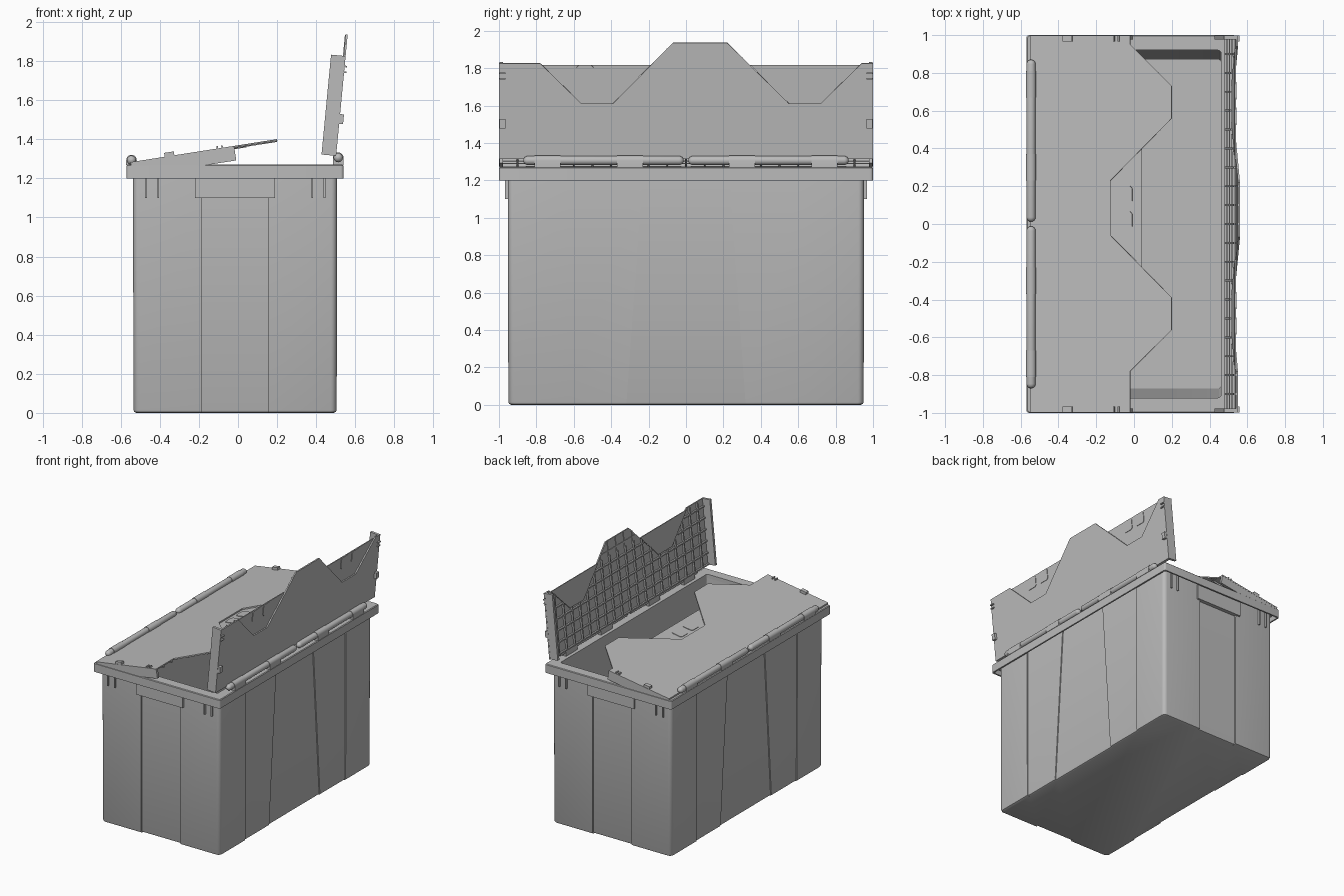
import bpy, bmesh, math
from mathutils import Matrix, Vector

if "Cube" in bpy.data.objects:
    bpy.data.objects.remove(bpy.data.objects["Cube"])

grey = bpy.data.materials.new("plastic_grey")
grey.diffuse_color = (0.5, 0.5, 0.5, 1)
grey.use_nodes = True
grey.node_tree.nodes["Principled BSDF"].inputs["Base Color"].default_value = grey.diffuse_color
CX = -0.015  # middle of the box in x


def finish(name, bm, smooth=True):
    bmesh.ops.remove_doubles(bm, verts=bm.verts, dist=1e-5)
    bmesh.ops.recalc_face_normals(bm, faces=bm.faces)
    me = bpy.data.meshes.new(name)
    bm.to_mesh(me)
    bm.free()
    me.materials.append(grey)
    ob = bpy.data.objects.new(name, me)
    bpy.context.collection.objects.link(ob)
    if smooth:
        bpy.ops.object.select_all(action='DESELECT')
        ob.select_set(True)
        bpy.context.view_layer.objects.active = ob
        bpy.ops.object.shade_smooth_by_angle(angle=math.radians(35))
    return ob


def prism(bm, pts, w0, w1, M=Matrix()):
    """Extrude a flat outline from height w0 to w1, then place it with M."""
    lo = [bm.verts.new(M @ Vector((a, b, w0))) for a, b in pts]
    hi = [bm.verts.new(M @ Vector((a, b, w1))) for a, b in pts]
    n = len(pts)
    bm.faces.new(lo[::-1])
    bm.faces.new(hi)
    for i in range(n):
        j = (i + 1) % n
        bm.faces.new((lo[i], lo[j], hi[j], hi[i]))


def box(bm, a0, a1, b0, b1, w0, w1, M=Matrix()):
    prism(bm, [(a0, b0), (a1, b0), (a1, b1), (a0, b1)], w0, w1, M)


def loft(name, rings, cyclic=False):
    bm = bmesh.new()
    loops = [[bm.verts.new(p) for p in r] for r in rings]
    n = len(loops[0])
    pairs = list(zip(loops, loops[1:]))
    if cyclic:
        pairs.append((loops[-1], loops[0]))
    else:
        bm.faces.new(loops[0])
        bm.faces.new(loops[-1])
    for a, b in pairs:
        for i in range(n):
            j = (i + 1) % n
            bm.faces.new((a[i], a[j], b[j], b[i]))
    return finish(name, bm)


def outline(hx, hy, z, r=0.03, k=1.0, s=0.23):
    """Rounded rectangle with stepped panels; k scales the panel depth."""
    d1, d2, de = 0.008 * k, 0.016 * k, 0.015 * k
    half = [(hx, -0.63), (hx - d1, -0.63), (hx - d1, -s), (hx - d2, -s),
            (hx - d2, s), (hx - d1, s), (hx - d1, 0.63), (hx, 0.63)]
    for i in range(6):
        a = i * math.pi / 10
        half.append((hx - r + r * math.cos(a), hy - r + r * math.sin(a)))
    half += [(0.172, hy), (0.172, hy - de), (-0.172, hy - de), (-0.172, hy)]
    for i in range(6):
        a = math.pi / 2 + i * math.pi / 10
        half.append((-hx + r + r * math.cos(a), hy - r + r * math.sin(a)))
    # second half: the other long side and the other end
    pts = half[:18] + half[18:]
    rest = [(-x, -y) for x, y in half]
    return [Vector((x + CX, y, z)) for x, y in pts + rest]


# hollow bin body
loft("bin_body", [
    outline(0.506, 0.936, 0.0, s=0.32),
    outline(0.516, 0.946, 0.005, s=0.32),
    outline(0.52, 0.95, 0.015, s=0.318),
    outline(0.522, 0.952, 1.24),
    outline(0.475, 0.92, 1.24, r=0.01, k=0),
    outline(0.475, 0.87, 0.03, r=0.01, k=0)])

# rim with a hollow underside
loft("rim", [outline(h, w, z, r=0.015, k=0) for h, w, z in [
    (0.555, 1.0, 1.2), (0.555, 1.0, 1.265), (0.55, 0.995, 1.27), (0.475, 0.92, 1.27),
    (0.475, 0.92, 1.24), (0.543, 0.988, 1.24), (0.543, 0.988, 1.2)]], cyclic=True)

# handle brackets and stiffening ribs under the rim at both ends
bm = bmesh.new()
for sy in (-1, 1):
    b0, b1 = sorted((sy * 0.93, sy * 0.967))
    box(bm, -0.22, 0.19, b0, b1, 1.1, 1.24)
    for x in (-0.47, -0.408, 0.38, 0.442):
        box(bm, x - 0.005, x + 0.005, b0, b1, 1.1, 1.24)
finish("end_brackets", bm, False)


def edge_at(edge, v):
    for (v0, u0), (v1, u1) in zip(edge, edge[1:]):
        if v0 <= v <= v1:
            return u0 + (u1 - u0) * (v - v0) / (v1 - v0)


def spans(edge, u):
    """Intervals of v where the lid reaches past u."""
    cuts = [-0.978] if edge[0][1] > u else []
    for (v0, u0), (v1, u1) in zip(edge, edge[1:]):
        if (u0 - u) * (u1 - u) < 0:
            cuts.append(v0 + (v1 - v0) * (u - u0) / (u1 - u0))
    if edge[-1][1] > u:
        cuts.append(0.978)
    return list(zip(cuts[::2], cuts[1::2]))


def lid(side, origin, ux, uz, out, edge, shelves, pads, bump_u, tick_us):
    """Lid in local axes: u away from hinge, v along y, w outward."""
    L = math.hypot(ux, uz)
    ux, uz = ux / L, uz / L
    M = Matrix(((ux, 0, -uz * out, origin[0]), (0, 1, 0, 0),
                (uz, 0, ux * out, origin[1]), (0, 0, 0, 1)))
    base = edge[0][1]
    # top panel with interlocking tongues
    bm = bmesh.new()
    prism(bm, [(0, -0.999), (0, 0.999)] +
          [(u, max(-0.999, min(0.999, v))) for v, u in edge[::-1]], -0.01, 0, M)
    finish(side + "_lid_panel", bm, False)
    # recessed ledges that receive the opposite tongues
    bm = bmesh.new()
    for sh in shelves:
        prism(bm, [(u, v) for v, u in sh], -0.017, -0.0101, M)
    finish(side + "_lid_ledges", bm, False)
    # rounded square pads on the ledges
    bm = bmesh.new()
    for u, v in pads:
        h, c = 0.046, 0.012
        pts = [(h, -h + c), (h, h - c), (h - c, h), (-h + c, h),
               (-h, h - c), (-h, -h + c), (-h + c, -h), (h - c, -h)]
        prism(bm, [(u + a, v + b) for a, b in pts], -0.012, -0.006, M)
    finish(side + "_lid_pads", bm, False)
    # end skirts, latch bumps and ticks
    bm = bmesh.new()
    for s in (-1, 1):
        v0, v1 = sorted((s * 0.978, s * 0.998))
        box(bm, 0, base, v0, v1, -0.075, -0.002, M)
        v0, v1 = sorted((s * 0.965, s * 0.997))
        box(bm, bump_u - 0.025, bump_u + 0.025, v0, v1, -0.002, 0.02, M)
        for t in tick_us:
            box(bm, t - 0.004, t + 0.004, v0, v1, -0.002, 0.012, M)
    finish(side + "_lid_ends", bm, False)
    # rib grid on the underside
    bm = bmesh.new()
    for i in range(-9, 10):
        v = i * 0.1
        top = edge_at(edge, v) - 0.002
        box(bm, 0, min(top, base), v - 0.005, v + 0.005, -0.024, -0.009, M)
        if top > base:
            box(bm, base, top, v - 0.005, v + 0.005, -0.014, -0.009, M)
    for i in range(9):
        u = 0.005 + i * 0.09
        for v0, v1 in spans(edge, u + 0.006):
            box(bm, u - 0.005, u + 0.005, v0, v1, -0.024 if u < base else -0.014, -0.009, M)
    finish(side + "_lid_ribs", bm, False)


left_edge = [(-1, .536), (-.78, .536), (-.56, .759), (-.39, .759), (-.06, .43),
             (.23, .43), (.56, .759), (.73, .759), (.95, .536), (1, .536)]
right_edge = [(-1, .513), (-.78, .513), (-.56, .297), (-.39, .297), (-.07, .623),
              (.22, .623), (.55, .297), (.72, .297), (.94, .513), (1, .513)]
lid("left", (-0.55, 1.283), 0.988, 0.155, 1, left_edge,
    [[(-.06, .43), (.23, .43), (.4, .597), (-.227, .597)]],
    [(.5, .155), (.5, .02)], 0.202, (0.45, 0.475))
lid("right", (0.502, 1.315), 0.095, 0.995, -1, right_edge,
    [[(-.56, .297), (-.39, .297), (-.188, .503), (-.77, .503)],
     [(.55, .297), (.72, .297), (.342 + .588, .503), (.342, .503)]],
    [(.455, -.54), (.455, -.405), (.455, .57), (.455, .705)], 0.19, (0.43, 0.46))


# hinge rods with round ends, and knuckles
def capsule(bm, x, z, y0, y1, r):
    prof = [(y0 + r - r * math.cos(a), r * math.sin(a)) for a in (0.01, .4, .8, 1.2, math.pi / 2)]
    prof += [(y1 + y0 - y, q) for y, q in prof[::-1]]
    rings = [[bm.verts.new((x + q * math.cos(t * math.pi / 8), y, z + q * math.sin(t * math.pi / 8)))
              for t in range(16)] for y, q in prof]
    bm.faces.new(rings[0])
    bm.faces.new(rings[-1])
    for a, b in zip(rings, rings[1:]):
        for i in range(16):
            j = (i + 1) % 16
            bm.faces.new((a[i], a[j], b[j], b[i]))


for side, x, z, inward in (("left", -0.545, 1.293, 1), ("right", 0.513, 1.306, -1)):
    bm = bmesh.new()
    for y0, y1 in ((-0.87, -0.012), (0.012, 0.87)):
        capsule(bm, x, z, y0, y1, 0.024)
    finish(side + "_hinge_rods", bm)
    bm = bmesh.new()
    for y0, y1 in ((-.81, -.67), (-.37, -.23), (.23, .37), (.67, .81)):
        # D-shaped knuckle, flat towards the rim
        pts = [(x + 0.027 * math.cos(a * math.pi / 10), z + 0.027 * math.sin(a * math.pi / 10))
               for a in range(11)] + [(x - 0.027, 1.268), (x + 0.027, 1.268)]
        P = Matrix(((1, 0, 0, 0), (0, 0, 1, 0), (0, 1, 0, 0), (0, 0, 0, 1)))
        prism(bm, pts, y0, y1, P)
    finish(side + "_hinge_knuckles", bm)
